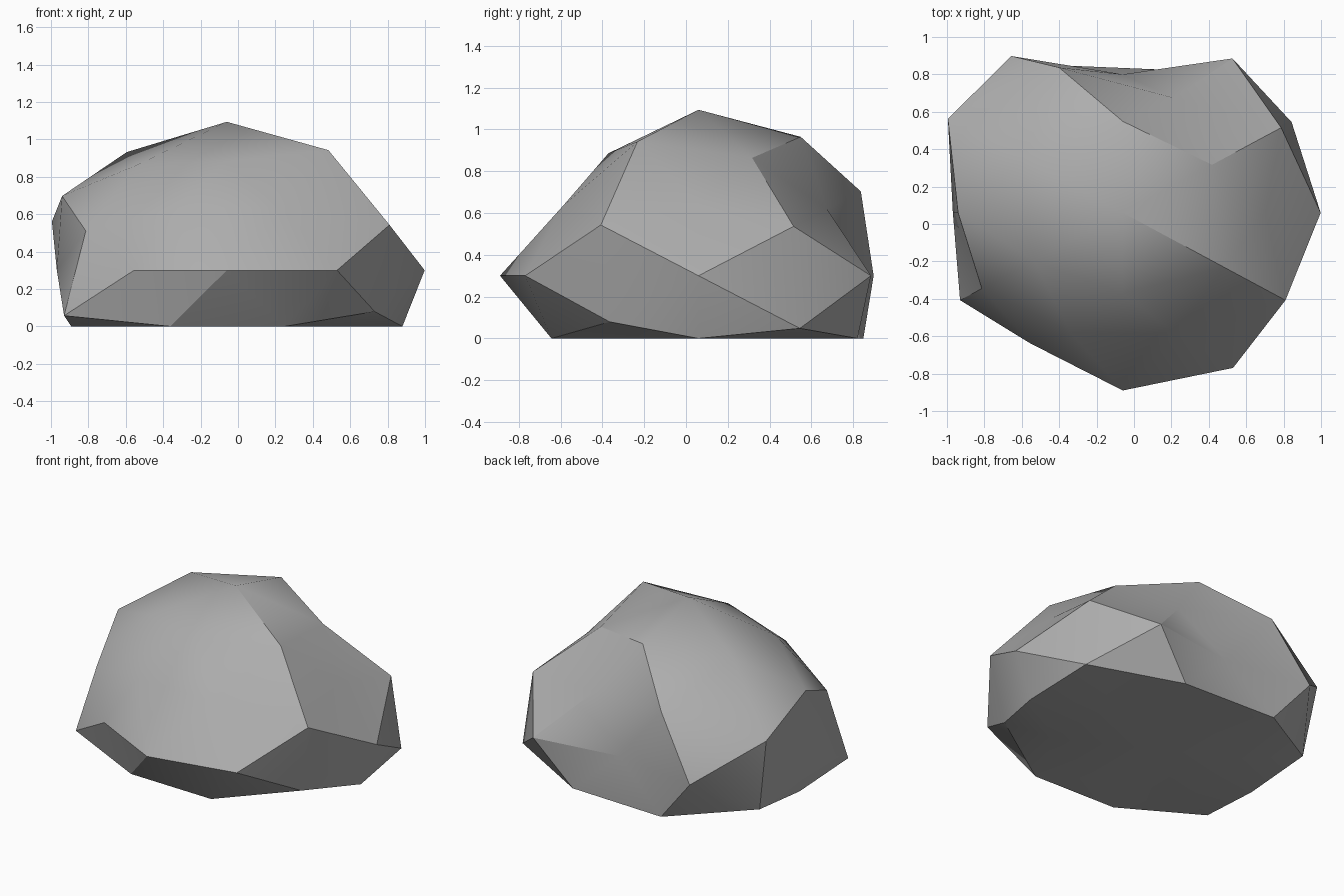
import bpy, bmesh, math
from mathutils import Vector

cube = bpy.data.objects.get("Cube")
if cube:
    bpy.data.objects.remove(cube, do_unlink=True)

# Proportions of the boulder
CENTRE = Vector((-0.06, 0.06, 0.30))
STRETCH = Vector((1.15, 1.0, 0.84))
PHI = (1 + math.sqrt(5)) / 2


def signed(direction, radii):
    """Pair every sign variant of a direction (+ before -, x slowest) with its bulge."""
    variants = [Vector()]
    for axis, value in enumerate(direction):
        signs = (1, -1) if value else (1,)
        variants = [v + Vector([s * value if i == axis else 0 for i in range(3)])
                    for v in variants for s in signs]
    return [(v.normalized(), r) for v, r in zip(variants, radii)]


# Corners of the ball, then its edge midpoints, each with its own bulge
points = (
    signed((0, 1, PHI), (0.93, 0.9, 0.82, 0.9))
    + signed((1, PHI, 0), (0.97, 0.975, 0.985, 0.82))
    + signed((PHI, 0, 1), (0.78, 0.96, 0.90, 0.85))
    + signed((1, 0, 0), (0.92, 0.79))
    + signed((0, 1, 0), (0.74, 0.95))
    + signed((0, 0, 1), (0.945, 0.9))
    + signed((1, PHI + 1, PHI), (0.76, 0.94, 0.80, 0.87, 0.96, 0.975, 0.79, 0.85))
    + signed((PHI, 1, PHI + 1), (0.83, 0.9, 0.945, 0.9, 0.93, 0.9, 0.83, 0.9))
    + signed((PHI + 1, PHI, 1), (0.91, 0.97, 0.935, 0.85, 1.005, 0.92, 0.81, 0.935))
)

# Skin the round ball, then push each corner out and flatten the underside
bm = bmesh.new()
bulge = {bm.verts.new(d): r for d, r in points}
bmesh.ops.convex_hull(bm, input=list(bm.verts))
for vert, r in bulge.items():
    vert.co = CENTRE + vert.co * STRETCH * r
    vert.co.z = max(vert.co.z, 0)
bmesh.ops.recalc_face_normals(bm, faces=list(bm.faces))

mesh = bpy.data.meshes.new("boulder")
bm.to_mesh(mesh)
bm.free()
boulder = bpy.data.objects.new("boulder", mesh)
bpy.context.collection.objects.link(boulder)

# Stone colour
stone = bpy.data.materials.new("grey stone")
stone.use_nodes = True
stone.diffuse_color = (0.42, 0.42, 0.42, 1)
shader = next(n for n in stone.node_tree.nodes if n.type == "BSDF_PRINCIPLED")
shader.inputs["Base Color"].default_value = stone.diffuse_color
mesh.materials.append(stone)

# Soft shading with the strong creases kept
bpy.ops.object.select_all(action="DESELECT")
boulder.select_set(True)
bpy.context.view_layer.objects.active = boulder
bpy.ops.object.shade_smooth_by_angle(angle=math.radians(30))
